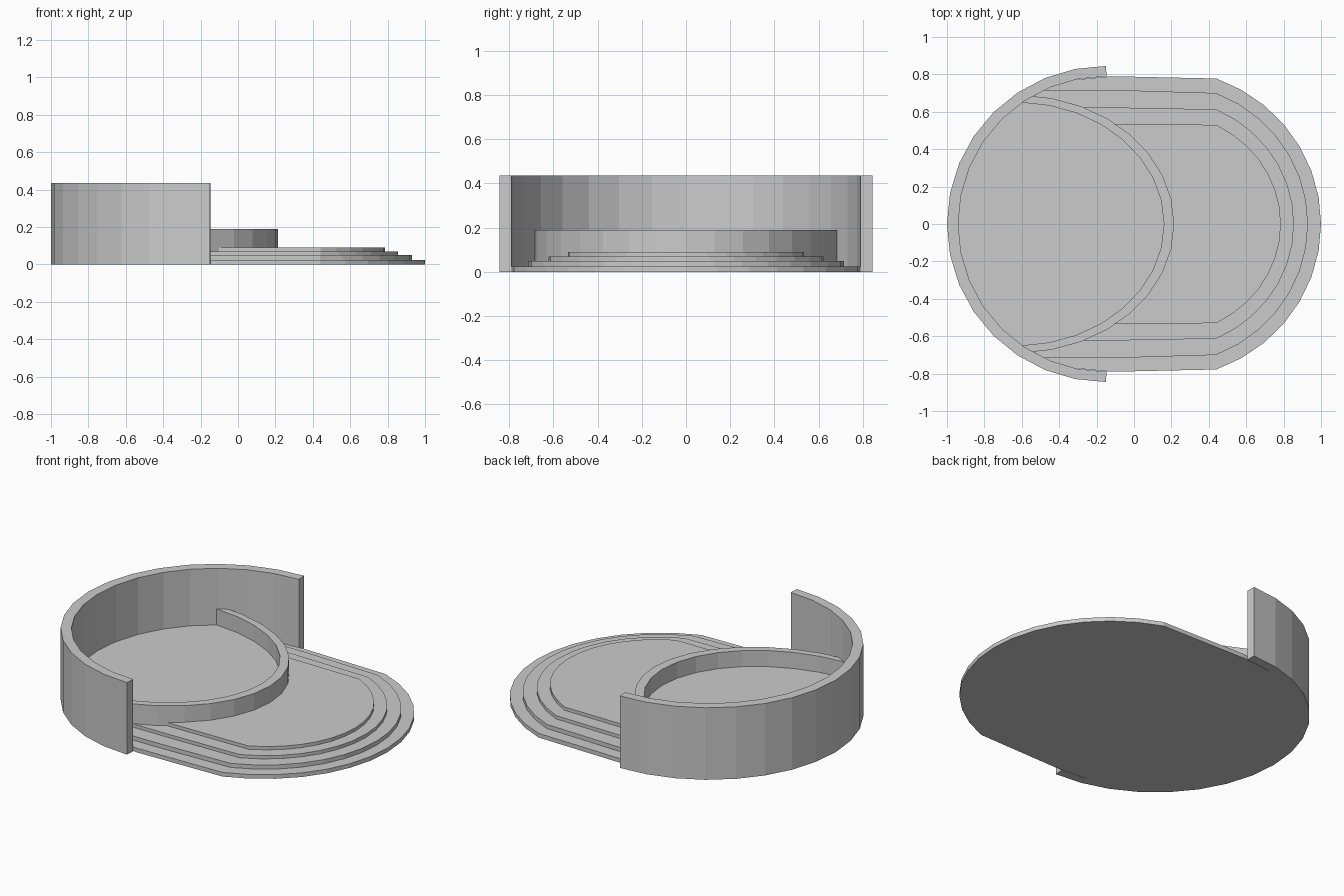
import bpy, bmesh
from math import sin, cos, radians, sqrt

if "Cube" in bpy.data.objects:
    bpy.data.objects.remove(bpy.data.objects["Cube"])


def arc(cx, a, b, start, end, steps):
    """Points along an elliptical arc centred on the x axis."""
    pts = []
    for i in range(steps + 1):
        t = radians(start + (end - start) * i / steps)
        pts.append((cx + a * cos(t), b * sin(t)))
    return pts


def prism(name, outline, height):
    """Solid extruded from z = 0 up to height."""
    bm = bmesh.new()
    face = bm.faces.new([bm.verts.new((x, y, 0)) for x, y in outline])
    new = bmesh.ops.extrude_face_region(bm, geom=[face], use_keep_orig=True)
    for v in new["geom"]:
        if isinstance(v, bmesh.types.BMVert):
            v.co.z = height
    finish(name, bm)


def band(name, outer, inner, height):
    """Curved wall between two matching paths, closed at both ends."""
    bm = bmesh.new()
    sections = []
    for (ox, oy), (ix, iy) in zip(outer, inner):
        sections.append([bm.verts.new(p) for p in (
            (ox, oy, 0), (ox, oy, height), (ix, iy, height), (ix, iy, 0))])
    for s, t in zip(sections, sections[1:]):
        for k in range(4):
            n = (k + 1) % 4
            bm.faces.new((s[k], s[n], t[n], t[k]))
    bm.faces.new(sections[0])
    bm.faces.new(sections[-1])
    finish(name, bm)


def finish(name, bm):
    bmesh.ops.recalc_face_normals(bm, faces=bm.faces)
    mesh = bpy.data.meshes.new(name)
    bm.to_mesh(mesh)
    bm.free()
    bpy.context.collection.objects.link(bpy.data.objects.new(name, mesh))


WALL_X = -0.15   # centre of the tall wall
RIM_X = -0.63    # centre of the low elliptical rim

# tall half-round back wall
band("back_wall",
     arc(WALL_X, 0.85, 0.845, 90, 270, 16),
     arc(WALL_X + 0.003, 0.793, 0.79, 90, 270, 16), 0.435)

# low rim in front of the basin, its ends buried in the wall
band("basin_rim",
     arc(RIM_X, 0.845, 0.69, -88, 88, 16),
     arc(RIM_X, 0.79, 0.65, -88, 88, 16), 0.19)

# basin floor between rim and wall
prism("basin_floor",
      arc(RIM_X, 0.82, 0.67, -85, 85, 16) +
      arc(WALL_X, 0.82, 0.82, 123.75, 236.25, 10), 0.093)

# stepped platform: right tip x, y at the corner, y at the left, top height
steps = [(1.0, 0.778, 0.79, 0.025), (0.93, 0.70, 0.715, 0.05),
         (0.855, 0.613, 0.622, 0.07), (0.785, 0.53, 0.535, 0.09)]
for i, (tip, y_corner, y_left, top) in enumerate(steps):
    a = tip - 0.15
    b = y_corner / sqrt(1 - (0.29 / a) ** 2)
    # ellipse angle at which the straight side begins (x = 0.44)
    from_angle = {0: 70.0, 1: 68.2, 2: 65.7, 3: 62.8}[i]
    right = arc(0.15, a, b, -from_angle, from_angle, 14)
    if i == 0:
        left = [(-0.12, y_left)] + arc(WALL_X, 0.82, 0.82, 112.5, 247.5, 12) + [(-0.12, -y_left)]
    else:
        x = WALL_X - sqrt(0.81 ** 2 - y_left ** 2)
        left = [(-0.05, y_left), (x, y_left), (x, -y_left), (-0.05, -y_left)]
    prism("platform_step_%d" % (i + 1), right + left, top)
